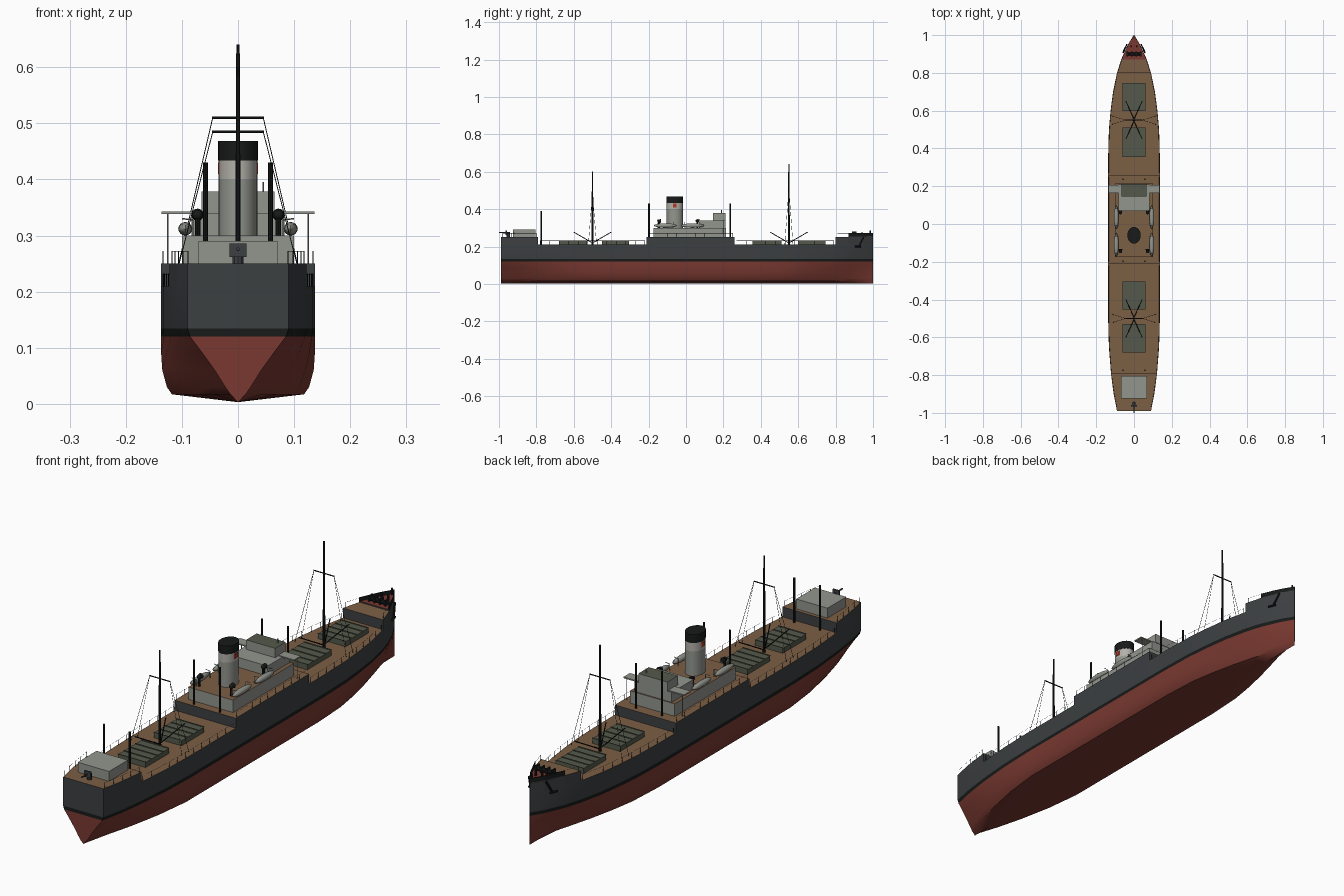
import bpy, bmesh, math
from mathutils import Vector, Matrix

if "Cube" in bpy.data.objects:
    bpy.data.objects.remove(bpy.data.objects["Cube"])

def mat(name, c):
    m = bpy.data.materials.new(name)
    m.diffuse_color = (*c, 1)
    m.use_nodes = True
    m.node_tree.nodes["Principled BSDF"].inputs["Base Color"].default_value = m.diffuse_color
    return m

RED = mat("red_paint", (.19, .04, .03))
BLACK = mat("black_paint", (.009, .01, .01))
HULL = mat("hull_grey", (.045, .05, .053))
DECK = mat("wood_deck", (.2, .115, .06))
GREY = mat("house_grey", (.29, .3, .27))
PALE = mat("pale_grey", (.45, .44, .4))
OLIVE = mat("hatch_olive", (.09, .1, .07))
MARK = mat("red_mark", (.45, .04, .02))

def finish(bm, name, *mats, smooth=False):
    bmesh.ops.recalc_face_normals(bm, faces=bm.faces)
    me = bpy.data.meshes.new(name)
    bm.to_mesh(me)
    bm.free()
    ob = bpy.data.objects.new(name, me)
    bpy.context.collection.objects.link(ob)
    for m in mats:
        me.materials.append(m)
    if smooth:
        bpy.ops.object.select_all(action='DESELECT')
        ob.select_set(True)
        bpy.context.view_layer.objects.active = ob
        bpy.ops.object.shade_smooth_by_angle(angle=math.radians(35))
    return ob

def box(bm, x0, x1, y0, y1, z0, z1, top=0):
    M = Matrix.Translation(((x0+x1)/2, (y0+y1)/2, (z0+z1)/2)) @ Matrix.Diagonal((x1-x0, y1-y0, z1-z0, 1))
    vs = bmesh.ops.create_cube(bm, size=1, matrix=M)['verts']
    for f in {f for v in vs for f in v.link_faces}:
        if all(v.co.z > z1 - 1e-5 for v in f.verts):
            f.material_index = top

def rod(bm, p, q, r, r2=None, n=6):
    p, q = Vector(p), Vector(q)
    d = q - p
    M = Matrix.Translation((p+q)/2) @ d.to_track_quat('Z', 'Y').to_matrix().to_4x4()
    bmesh.ops.create_cone(bm, cap_ends=True, segments=n, radius1=r, radius2=r if r2 is None else r2, depth=d.length, matrix=M)

def ball(bm, c, s, u=12, v=8):
    M = Matrix.Translation(c) @ Matrix.Diagonal((*s, 1))
    bmesh.ops.create_uvsphere(bm, u_segments=u, v_segments=v, radius=1, matrix=M)

# Hull plan: y, half width at deck, fullness of the section
PLAN = [(-.99, .09, 0), (-.9, .108, .35), (-.79, .122, .62), (-.65, .133, .85), (-.5, .137, 1), (.35, .137, 1),
        (.5, .133, .95), (.6, .124, .85), (.7, .111, .7), (.8, .09, .5), (.87, .068, .33), (.95, .032, .12), (1, .0015, 0)]

def plan(y):
    for a, b in zip(PLAN, PLAN[1:]):
        if y <= b[0] + 1e-9:
            t = (y - a[0]) / (b[0] - a[0])
            return a[1] + t*(b[1]-a[1]), a[2] + t*(b[2]-a[2])
    return PLAN[-1][1:]

def stations(y0, y1):
    return sorted({y0, y1} | {p[0] for p in PLAN if y0 < p[0] < y1})

# Hull section: z, stern fraction, midship fraction, material of the strake above
SECT = [(.003, 0, 0, 0), (.017, .15, .86, 0), (.03, .25, .925, 0), (.06, .46, .985, 0), (.09, .7, 1, 0),
        (.12, .95, 1, 1), (.134, 1, 1, 2), (.21, 1, 1, 2)]
bm = bmesh.new()
rings = []
for y in stations(-.99, 1):
    w, f = plan(y)
    half = [(w*(a + (b-a)*f), z) for z, a, b, m in SECT]
    rings.append([bm.verts.new((-x, y, z)) for x, z in reversed(half)] + [bm.verts.new((x, y, z)) for x, z in half[1:]])
n = len(SECT)
for A, B in zip(rings, rings[1:]):
    for i in range(2*n - 2):
        k = i - (n-1) if i >= n-1 else n - 2 - i
        bm.faces.new((A[i], A[i+1], B[i+1], B[i])).material_index = SECT[k][3]
    bm.faces.new((A[0], B[0], B[-1], A[-1])).material_index = 3
for R in (rings[0], rings[-1]):
    for k in range(n-1):
        q = [R[n-1-k], R[n-1+k], R[n+k], R[n-2-k]] if k else [R[n-1], R[n], R[n-2]]
        bm.faces.new(q).material_index = SECT[k][3]
finish(bm, "hull", RED, BLACK, HULL, DECK, smooth=True)

def raised(name, y0, y1, z0, z1, deck):
    """Raised hull block that follows the plan outline; z1 is (aft, fore) height."""
    bm = bmesh.new()
    R = []
    for y in stations(y0, y1):
        w = plan(y)[0]
        zt = z1[0] + (z1[1]-z1[0])*(y-y0)/(y1-y0)
        R.append([bm.verts.new(p) for p in ((-w, y, z0), (w, y, z0), (w, y, zt), (-w, y, zt))])
    for A, B in zip(R, R[1:]):
        for i in range(4):
            j = (i+1) % 4
            bm.faces.new((A[i], A[j], B[j], B[i])).material_index = 1 if i == 2 else 0
    bm.faces.new(R[0])
    bm.faces.new(R[-1])
    finish(bm, name, HULL, deck)

raised("poop", -.99, -.79, .21, (.25, .25), DECK)
raised("bridge_island", -.21, .26, .21, (.25, .25), DECK)
raised("forecastle", .8, 1, .21, (.25, .256), DECK)

# Bow bulwark, dark bow deck and windlass
bm = bmesh.new()
for s in (-1, 1):
    ys = stations(.87, 1)
    for a, b in zip(ys, ys[1:]):
        pa, pb = [Vector((s*plan(y)[0], y, .25)) for y in (a, b)]
        v = [bm.verts.new(p + Vector((dx, 0, dz))) for dx, dz in ((0, 0), (0, .022), (-s*.003, .022), (-s*.003, 0)) for p in (pa, pb)]
        for i in range(0, 8, 2):
            j = (i+2) % 8
            bm.faces.new((v[i], v[i+1], v[j+1], v[j]))
finish(bm, "bow_bulwark", BLACK)
raised("bow_deck", .872, .99, .25, (.257, .257), RED)
bm = bmesh.new()
rod(bm, (-.035, .9, .266), (.035, .9, .266), .009, n=10)
for x in (-.036, -.012, .012, .036):
    box(bm, x-.003, x+.003, .888, .912, .25, .28)
for s in (-1, 1):
    rod(bm, (s*.015, .94, .255), (s*.015, .94, .276), .005, n=8)
    rod(bm, (s*.05, .925, .2), (s*.038, .95, .25), .004)
    rod(bm, (s*.058, .905, .2), (s*.047, .935, .2), .005)
rod(bm, (0, .985, .25), (0, .985, .285), .003)
finish(bm, "windlass_and_anchors", BLACK)

# Deckhouses and bridge
bm = bmesh.new()
box(bm, -.1, .1, -.175, .215, .25, .3, 1)
finish(bm, "main_deckhouse", GREY, DECK)
bm = bmesh.new()
box(bm, -.083, .083, .07, .21, .3, .34)
finish(bm, "officer_house", GREY)
bm = bmesh.new()
box(bm, -.065, .065, .145, .212, .34, .378, 1)
finish(bm, "wheelhouse", GREY, OLIVE)
bm = bmesh.new()
box(bm, -.136, .136, .165, .206, .338, .343)
for s in (-1, 1):
    rod(bm, (s*.125, .2, .25), (s*.125, .2, .34), .0015)
rod(bm, (.045, .19, .378), (.045, .19, .395), .002)
finish(bm, "bridge_wings", GREY)
bm = bmesh.new()
box(bm, -.07, .07, -.925, -.805, .25, .29)
finish(bm, "poop_house", GREY)

# Deck gun on the stern
bm = bmesh.new()
rod(bm, (0, -.95, .25), (0, -.95, .272), .01, n=10)
box(bm, -.015, .015, -.965, -.957, .262, .286)
rod(bm, (0, -.94, .274), (0, -1, .276), .003, n=8)
finish(bm, "stern_gun", HULL)

# Funnel in stacked elliptical bands
def funnel(name, z0, z1, r, m):
    bm = bmesh.new()
    rod(bm, (0, 0, z0), (0, 0, z1), r, n=32)
    bmesh.ops.transform(bm, matrix=Matrix.Translation((0, -.06, 0)) @ Matrix.Diagonal((.8, 1, 1, 1)), verts=bm.verts)
    finish(bm, name, m, smooth=True)

funnel("funnel_base", .3, .4, .043, GREY)
funnel("funnel_band", .4, .434, .043, PALE)
funnel("funnel_cap", .434, .468, .044, BLACK)
bm = bmesh.new()
for s in (-1, 1):
    box(bm, s*.0345-.001, s*.0345+.001, -.07, -.05, .41, .43)
finish(bm, "funnel_marks", MARK)

# Cargo hatches with cover battens
bm = bmesh.new()
for y0, y1 in ((.6, .745), (.355, .51), (-.45, -.305), (-.68, -.53)):
    box(bm, -.062, .062, y0, y1, .21, .23)
    for i in range(5):
        y = y0 + (y1-y0)*i/4
        box(bm, -.062, .062, y-.0015, y+.0015, .23, .233)
finish(bm, "cargo_hatches", OLIVE)

# Masts with crosstrees, shrouds and cargo booms
for name, y, top, cross in (("fore_mast", .55, .64, .51), ("main_mast", -.5, .6, .485)):
    bm = bmesh.new()
    rod(bm, (0, y, .21), (0, y, cross), .0055, .004, 10)
    rod(bm, (0, y, cross), (0, y, top), .004, .003, 8)
    rod(bm, (-.046, y, cross), (.046, y, cross), .0025)
    for s in (-1, 1):
        for t in (-1, 1):
            rod(bm, (0, y + t*.005, .222), (s*.043, y + t*.1, .277), .0022)
            rod(bm, (s*.045, y, cross), (s*.115, y + t*.022, .21), .0008, n=4)
    finish(bm, name, BLACK)

# Paired kingposts
bm = bmesh.new()
for y, z0, z1 in ((-.775, .21, .39), (-.198, .25, .43), (.237, .25, .43)):
    for s in (-1, 1):
        rod(bm, (s*.058, y, z0), (s*.058, y, z1), .0042, n=8)
finish(bm, "kingposts", BLACK)

# Cowl ventilators
bm = bmesh.new()
for y in (-.145, .06):
    for s in (-1, 1):
        rod(bm, (s*.072, y, .3), (s*.072, y, .335), .005, n=10)
        ball(bm, (s*.072, y, .337), (.009, .009, .009))
        rod(bm, (s*.072, y, .337), (s*.072, y+.012, .337), .007, .011, 12)
finish(bm, "cowl_vents", BLACK, smooth=True)

# Lifeboats and davits
for s, side in ((-1, "left"), (1, "right")):
    bm = bmesh.new()
    for y in (-.11, .035):
        ball(bm, (s*.094, y, .312), (.0125, .062, .012), 12, 8)
    finish(bm, "lifeboats_" + side, GREY, smooth=True)
    bm = bmesh.new()
    for y in (-.155, -.065, -.01, .08):
        rod(bm, (s*.08, y, .3), (s*.08, y, .328), .0013)
        rod(bm, (s*.08, y, .328), (s*.1, y, .33), .0013)
    finish(bm, "davits_" + side, GREY)

# Railings along every deck edge
bm = bmesh.new()
for y0, y1, z in ((-.98, -.8, .25), (-.78, -.22, .21), (-.2, .25, .25), (.27, .79, .21), (.81, .87, .25)):
    k = max(1, round((y1-y0)/.05))
    ys = [y0 + (y1-y0)*i/k for i in range(k+1)]
    for s in (-1, 1):
        pts = [Vector((s*(plan(y)[0] - .003), y, z)) for y in ys]
        for p in pts:
            rod(bm, p, p + Vector((0, 0, .022)), .0009, n=4)
        for a, b in zip(pts, pts[1:]):
            rod(bm, a + Vector((0, 0, .021)), b + Vector((0, 0, .021)), .0004, n=4)
finish(bm, "railings", BLACK)
